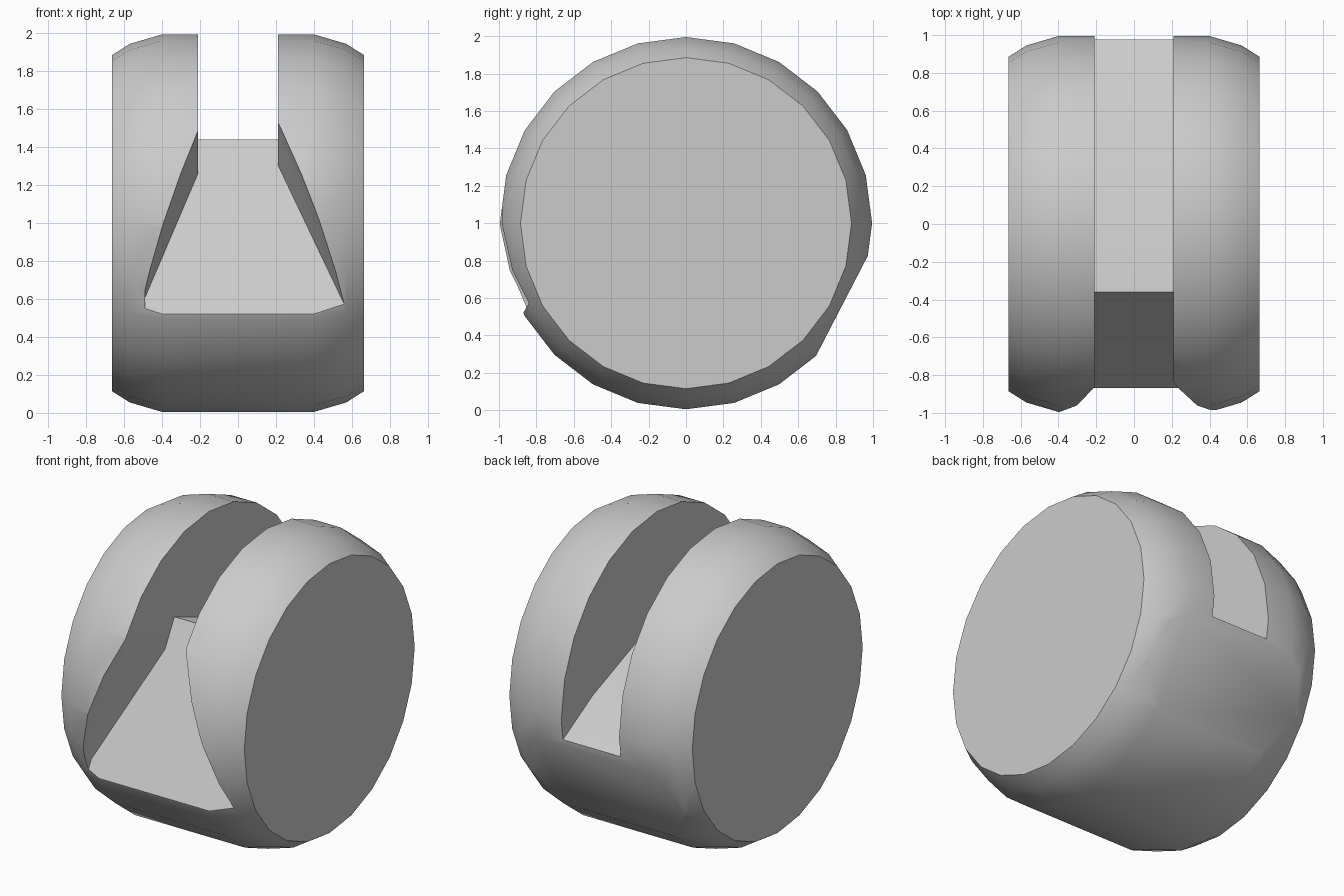
import bpy, bmesh, math
from mathutils import Vector

if "Cube" in bpy.data.objects:
    bpy.data.objects.remove(bpy.data.objects["Cube"], do_unlink=True)

grey = bpy.data.materials.new("light grey")
grey.use_nodes = True
grey.diffuse_color = (0.6, 0.6, 0.6, 1)
grey.node_tree.nodes["Principled BSDF"].inputs["Base Color"].default_value = (0.6, 0.6, 0.6, 1)


def loft(name, rings):
    """Closed solid through matching rings of points."""
    bm = bmesh.new()
    loops = [[bm.verts.new(p) for p in ring] for ring in rings]
    n = len(loops[0])
    for a, b in zip(loops, loops[1:]):
        for i in range(n):
            bm.faces.new((a[i], a[(i + 1) % n], b[(i + 1) % n], b[i]))
    bm.faces.new(loops[0][::-1])
    bm.faces.new(loops[-1])
    bmesh.ops.recalc_face_normals(bm, faces=bm.faces)
    mesh = bpy.data.meshes.new(name)
    bm.to_mesh(mesh)
    bm.free()
    obj = bpy.data.objects.new(name, mesh)
    bpy.context.collection.objects.link(obj)
    mesh.materials.append(grey)
    return obj


def slab(name, outline, half_width):
    """Side outline (y, z) extruded across x."""
    return loft(name, [[(x, y, z) for y, z in outline] for x in (-half_width, half_width)])


def cut(obj, cutter):
    cutter.hide_render = True
    mod = obj.modifiers.new("cut", "BOOLEAN")
    mod.operation = "DIFFERENCE"
    mod.solver = "EXACT"
    mod.object = cutter
    bpy.context.view_layer.objects.active = obj
    bpy.ops.object.modifier_apply(modifier=mod.name)
    bpy.data.objects.remove(cutter, do_unlink=True)


# Rounded drum lying across x
SEGMENTS = 24
half = [(0.665, 0.885), (0.57, 0.945), (0.4, 0.995)]
profile = [(-x, r) for x, r in half] + half[::-1]
drum = loft("twin_wheel_body", [
    [(x, r * math.cos(a), 1 + r * math.sin(a))
     for a in (math.tau * i / SEGMENTS for i in range(SEGMENTS))]
    for x, r in profile])

# Central slot with a sloping floor and a rear ledge
cut(drum, slab("slot_cutter", [(-0.36, 1.44), (0.67, 1.04), (1.1, 0.8),
                               (1.1, 2.2), (-1.2, 2.2), (-1.2, 1.44)], 0.21))

# Tapered front notch, cut square to its ramp
foot, head = Vector((0, -0.87, 0.52)), Vector((0, -0.36, 1.44))
up = (head - foot).normalized()
out = Vector((0, -up.z, up.y))
corners = [(-0.49, 0.0), (-0.40, -0.08), (0.45, -0.08), (0.56, 0.0),
           (0.56, 0.06), (0.21, 0.90), (0.21, 1.052), (-0.21, 1.052), (-0.21, 0.85), (-0.49, 0.1)]
cut(drum, loft("notch_cutter", [
    [foot + up * t + Vector((x, 0, 0)) + out * depth for x, t in corners]
    for depth in (0, 1)]))

# Flat facet low on the back
cut(drum, slab("facet_cutter", [(1.14, 1.15), (0.54, -0.01), (1.5, -0.5), (1.6, 1.15)], 1))

# Smooth rounds with crisp cut edges
bpy.ops.object.select_all(action="DESELECT")
drum.select_set(True)
bpy.context.view_layer.objects.active = drum
bpy.ops.object.shade_smooth_by_angle(angle=math.radians(38))
